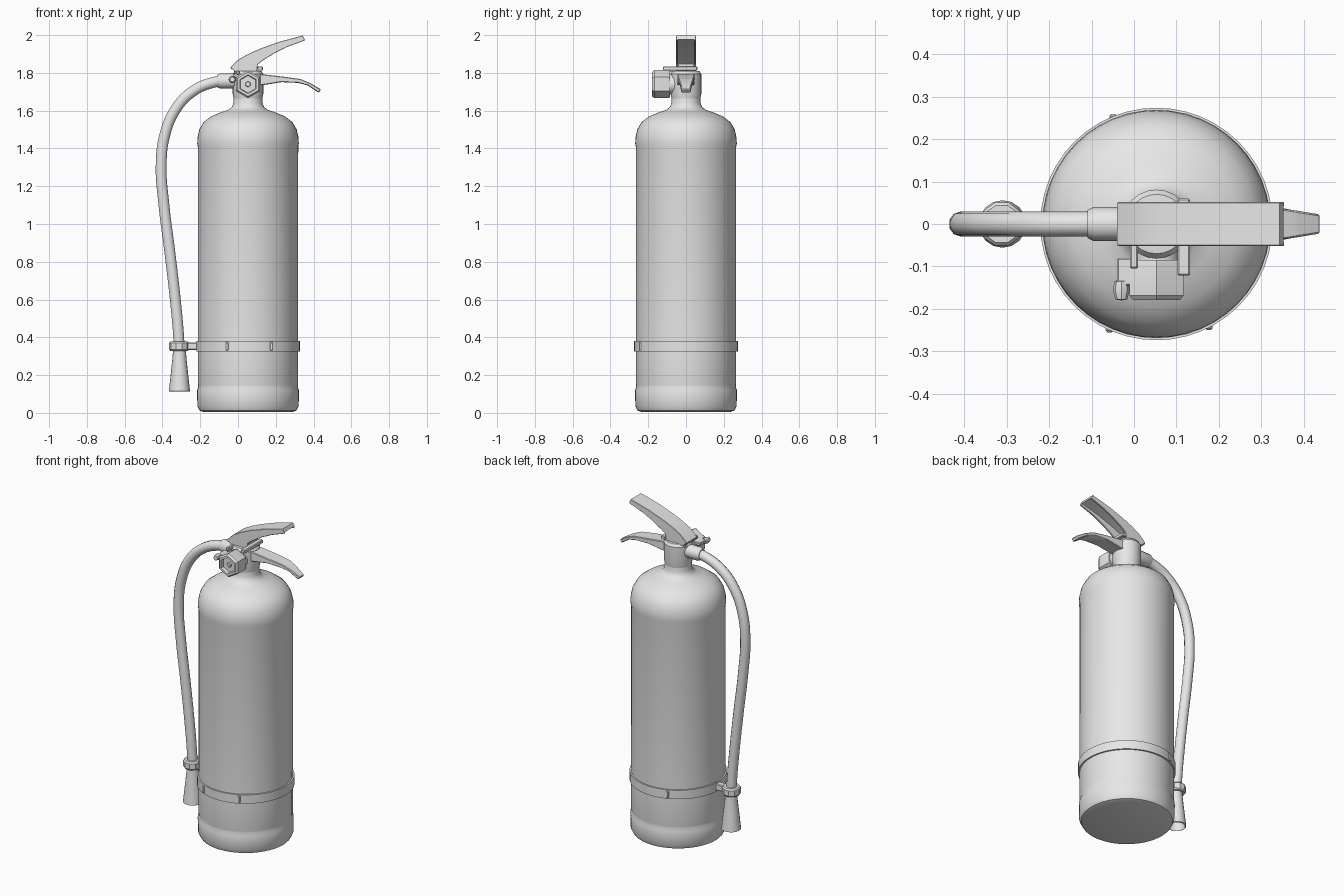
import bpy, bmesh
from math import cos, sin, pi, radians
from mathutils import Matrix, Vector

cube = bpy.data.objects.get("Cube")
if cube:
    bpy.data.objects.remove(cube)

grey = bpy.data.materials.new("plain grey")
grey.use_nodes = True
grey.diffuse_color = (0.8, 0.8, 0.8, 1)
grey.node_tree.nodes["Principled BSDF"].inputs["Base Color"].default_value = (0.8, 0.8, 0.8, 1)

CX = 0.053  # axis of the cylinder


def finish(name, bm, angle=35):
    bmesh.ops.remove_doubles(bm, verts=bm.verts, dist=0.0005)
    bmesh.ops.recalc_face_normals(bm, faces=bm.faces)
    mesh = bpy.data.meshes.new(name)
    bm.to_mesh(mesh)
    bm.free()
    obj = bpy.data.objects.new(name, mesh)
    bpy.context.collection.objects.link(obj)
    mesh.materials.append(grey)
    smooth(obj, angle)
    return obj


def smooth(obj, angle):
    bpy.ops.object.select_all(action='DESELECT')
    obj.select_set(True)
    bpy.context.view_layer.objects.active = obj
    bpy.ops.object.shade_smooth_by_angle(angle=radians(angle))


def lathe(name, profile, origin, sides=24, axis='Z', phase=0.0, angle=35):
    """Turn (radius, height) points around an axis; 'Y' points to the front."""
    bm = bmesh.new()
    rings = []
    for r, h in profile:
        rings.append([bm.verts.new((r * cos(phase + 2 * pi * i / sides),
                                    r * sin(phase + 2 * pi * i / sides), h))
                      for i in range(sides)])
    for a, b in zip(rings, rings[1:]):
        for i in range(sides):
            j = (i + 1) % sides
            bm.faces.new((a[i], a[j], b[j], b[i]))
    turn = {'Z': Matrix(), 'Y': Matrix.Rotation(pi / 2, 4, 'X'),
            'X': Matrix.Rotation(-pi / 2, 4, 'Y')}[axis]
    bmesh.ops.transform(bm, matrix=Matrix.Translation(origin) @ turn, verts=bm.verts)
    return finish(name, bm, angle)


def plate(name, outline, y0, y1, taper=None, bevel=0.0):
    """Extrude an (x, z) outline between two y values, optionally narrowing it by x."""
    bm = bmesh.new()
    sides = []
    for y in (y0, y1):
        sides.append([bm.verts.new((x, y * (taper(x) if taper else 1), z)) for x, z in outline])
    n = len(outline)
    for i in range(n):
        j = (i + 1) % n
        bm.faces.new((sides[0][i], sides[0][j], sides[1][j], sides[1][i]))
    for s in sides:
        bm.faces.new(s)
    bmesh.ops.recalc_face_normals(bm, faces=bm.faces)
    if bevel:
        bmesh.ops.bevel(bm, geom=bm.edges[:], offset=bevel, segments=1, affect='EDGES')
    return finish(name, bm)


def box(name, x0, x1, y0, y1, z0, z1, bevel=0.004):
    return plate(name, [(x0, z0), (x1, z0), (x1, z1), (x0, z1)], y0, y1, bevel=bevel)


# Cylinder with foot ring, domed shoulder and neck
lathe("cylinder_body",
      [(0, 0.005), (0.235, 0.005), (0.257, 0.012), (0.268, 0.035), (0.27, 0.12),
       (0.263, 0.138), (0.265, 0.15), (0.265, 0.3), (0.266, 1.41), (0.269, 1.425),
       (0.267, 1.46), (0.258, 1.5), (0.235, 1.54), (0.195, 1.57), (0.14, 1.593),
       (0.105, 1.604), (0.085, 1.62), (0.077, 1.64), (0.075, 1.68)],
      (CX, 0, 0), sides=48)

# Strap around the cylinder with small buckles
lathe("strap", [(0.26, 0.325), (0.274, 0.325), (0.274, 0.38), (0.26, 0.38)],
      (CX, 0, 0), sides=48)
for k, deg in enumerate((112, 246, 297)):
    a = radians(deg)
    c = Vector((CX + 0.272 * cos(a), 0.272 * sin(a), 0))
    box(f"strap_buckle_{k + 1}", c.x - 0.009, c.x + 0.009, c.y - 0.007, c.y + 0.007, 0.33, 0.375)

# Clip holding the hose
lathe("hose_clip", [(0, 0.328), (0.046, 0.328), (0.053, 0.336), (0.053, 0.37), (0.046, 0.378),
                    (0, 0.378)], (-0.312, 0, 0), sides=10)
box("clip_arm", -0.28, -0.205, -0.02, 0.02, 0.333, 0.372)

# Valve head
lathe("valve_body", [(0, 1.655), (0.074, 1.655), (0.081, 1.69), (0.081, 1.795),
                     (0.07, 1.81), (0, 1.815)], (CX, 0, 0))
lathe("hose_fitting", [(0, 0), (0.04, 0), (0.04, 0.085), (0.033, 0.1), (0, 0.1)],
      (-0.01, 0, 1.757), sides=12, axis='X')

# Pressure gauge with hexagonal rim and recessed dial
lathe("gauge_stem", [(0, 0.05), (0.055, 0.05), (0.055, 0.1), (0, 0.1)],
      (CX, 0, 1.74), axis='Y')
lathe("gauge_rim", [(0, 0.085), (0.07, 0.085), (0.074, 0.095), (0.074, 0.168), (0.064, 0.179),
                    (0.05, 0.179), (0.046, 0.16), (0.016, 0.16), (0.013, 0.168), (0, 0.168)],
      (CX, 0, 1.74), sides=6, axis='Y', phase=pi / 2, angle=25)

# Safety pin and seal beside the gauge
box("safety_pin", 0.102, 0.132, -0.122, 0.06, 1.812, 1.834)
box("pin_stop", -0.01, 0.01, -0.105, -0.03, 1.79, 1.812)
lathe("seal_knob", [(0, 0.13), (0.016, 0.135), (0.02, 0.155), (0.014, 0.178), (0, 0.18)],
      (-0.03, 0, 1.765), sides=8, axis='Y')
box("seal_tab", -0.04, 0.0, -0.145, -0.08, 1.758, 1.778)

# Top lever: a hollow channel open on its underside
top_edge = [(-0.04, 1.83), (0.005, 1.873), (0.06, 1.903), (0.127, 1.932), (0.22, 1.965), (0.343, 1.998)]
low_edge = [(0.355, 1.972), (0.26, 1.937), (0.195, 1.905), (0.13, 1.865), (0.105, 1.845),
            (0.1, 1.805), (-0.015, 1.805)]
for name, y in (("left_lever_wall", 0.042), ("right_lever_wall", -0.052)):
    plate(name, top_edge + low_edge, y, y + 0.01, bevel=0.002)
plate("top_lever_skin", top_edge + [(0.352, 1.978)] + [(x + 0.006, z - 0.014) for x, z in top_edge[::-1]],
      -0.05, 0.05)
box("lever_hinge_block", -0.02, 0.1, -0.043, 0.043, 1.79, 1.85)

# Lower carrying handle, narrowing to its drooping tip
plate("lower_handle",
      [(0.0, 1.8), (0.13, 1.793), (0.24, 1.78), (0.33, 1.768), (0.385, 1.745), (0.44, 1.712),
       (0.427, 1.695), (0.37, 1.733), (0.32, 1.747), (0.23, 1.751), (0.13, 1.735), (0.0, 1.73)],
      -0.045, 0.045, taper=lambda x: 1 if x < 0.3 else 1 - 3.6 * (x - 0.3), bevel=0.004)

# Hose
path = [(-0.06, 1.757), (-0.13, 1.75), (-0.24, 1.702), (-0.332, 1.605), (-0.388, 1.47), (-0.407, 1.31),
        (-0.392, 1.1), (-0.362, 0.86), (-0.332, 0.6), (-0.314, 0.4), (-0.31, 0.3)]
curve = bpy.data.curves.new("hose", 'CURVE')
curve.dimensions = '3D'
curve.bevel_depth = 0.03
curve.bevel_resolution = 3
curve.resolution_u = 5
curve.use_fill_caps = True
spline = curve.splines.new('BEZIER')
spline.bezier_points.add(len(path) - 1)
for p, (x, z) in zip(spline.bezier_points, path):
    p.co = (x, 0, z)
    p.handle_left_type = p.handle_right_type = 'AUTO'
curve.materials.append(grey)
hose = bpy.data.objects.new("hose", curve)
bpy.context.collection.objects.link(hose)
bpy.ops.object.select_all(action='DESELECT')
hose.select_set(True)
bpy.context.view_layer.objects.active = hose
bpy.ops.object.convert(target='MESH')
smooth(bpy.context.view_layer.objects.active, 40)

# Flared nozzle, hollow at its mouth
lathe("nozzle", [(0, 0.33), (0.034, 0.33), (0.037, 0.29), (0.056, 0.115), (0.05, 0.112),
                 (0.034, 0.24), (0, 0.24)], (-0.31, 0, 0), sides=16)
